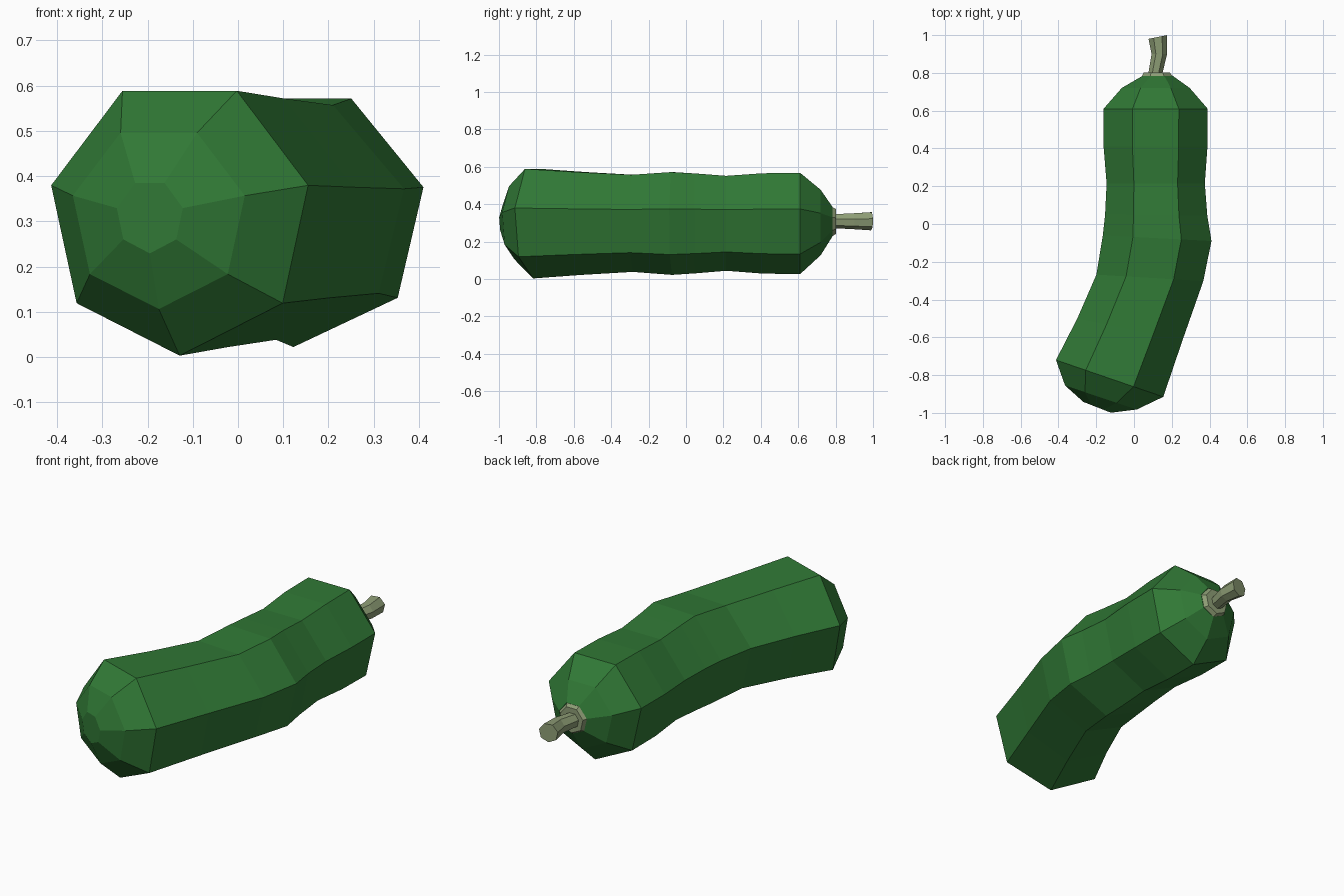
import bpy, bmesh, math

SIDES = 7
ZC = 0.311
WIDEST = math.cos(math.pi / 14)  # widest corner of a flat-topped heptagon


def material(name, rgb):
    m = bpy.data.materials.new(name)
    m.diffuse_color = (*rgb, 1)
    return m


def loft(name, rings, mat, zc=ZC):
    """Skin heptagon rings; each is (left x, left y, right x, right y, vertical radius)."""
    bm = bmesh.new()
    loops = []
    for lx, ly, rx, ry, rz in rings:
        loop = []
        for i in range(SIDES):
            a = -math.pi / 2 + 2 * math.pi * i / SIDES  # point at the bottom, flat on top
            u = 0.5 + math.cos(a) / (2 * WIDEST)
            loop.append(bm.verts.new((lx + (rx - lx) * u, ly + (ry - ly) * u,
                                      zc + rz * math.sin(a))))
        loops.append(loop)
    for a, b in zip(loops, loops[1:]):
        for i in range(SIDES):
            j = (i + 1) % SIDES
            bm.faces.new((a[i], a[j], b[j], b[i]))
    bm.faces.new(loops[0][::-1])
    bm.faces.new(loops[-1])
    bmesh.ops.recalc_face_normals(bm, faces=bm.faces)
    me = bpy.data.meshes.new(name)
    bm.to_mesh(me)
    bm.free()
    ob = bpy.data.objects.new(name, me)
    me.materials.append(mat)
    bpy.context.collection.objects.link(ob)
    return ob


green = material("skin_green", (0.03, 0.19, 0.036))
pale = material("stem_green", (0.27, 0.34, 0.18))

# Bent body, from the blossom end to the stem end
loft("squash_body", [
    (-0.268, -0.942, -0.122, -0.999, 0.082),
    (-0.365, -0.855, 0.015, -0.982, 0.205),
    (-0.413, -0.720, 0.155, -0.915, 0.308),
    (-0.300, -0.500, 0.257, -0.615, 0.289),
    (-0.199, -0.268, 0.367, -0.302, 0.273),
    (-0.165, -0.060, 0.410, -0.090, 0.289),
    (-0.153, 0.050, 0.388, 0.045, 0.281),
    (-0.145, 0.215, 0.375, 0.215, 0.267),
    (-0.161, 0.410, 0.389, 0.410, 0.282),
    (-0.161, 0.610, 0.390, 0.610, 0.285),
    (-0.065, 0.720, 0.295, 0.720, 0.184),
    (0.043, 0.783, 0.207, 0.783, 0.083),
], green)

# Collar and short crooked stem
loft("stem", [
    (0.041, 0.780, 0.207, 0.780, 0.083),
    (0.052, 0.803, 0.188, 0.803, 0.070),
    (0.077, 0.803, 0.152, 0.803, 0.040),
    (0.093, 0.900, 0.175, 0.900, 0.045),
    (0.077, 0.980, 0.175, 1.000, 0.051),
], pale)
